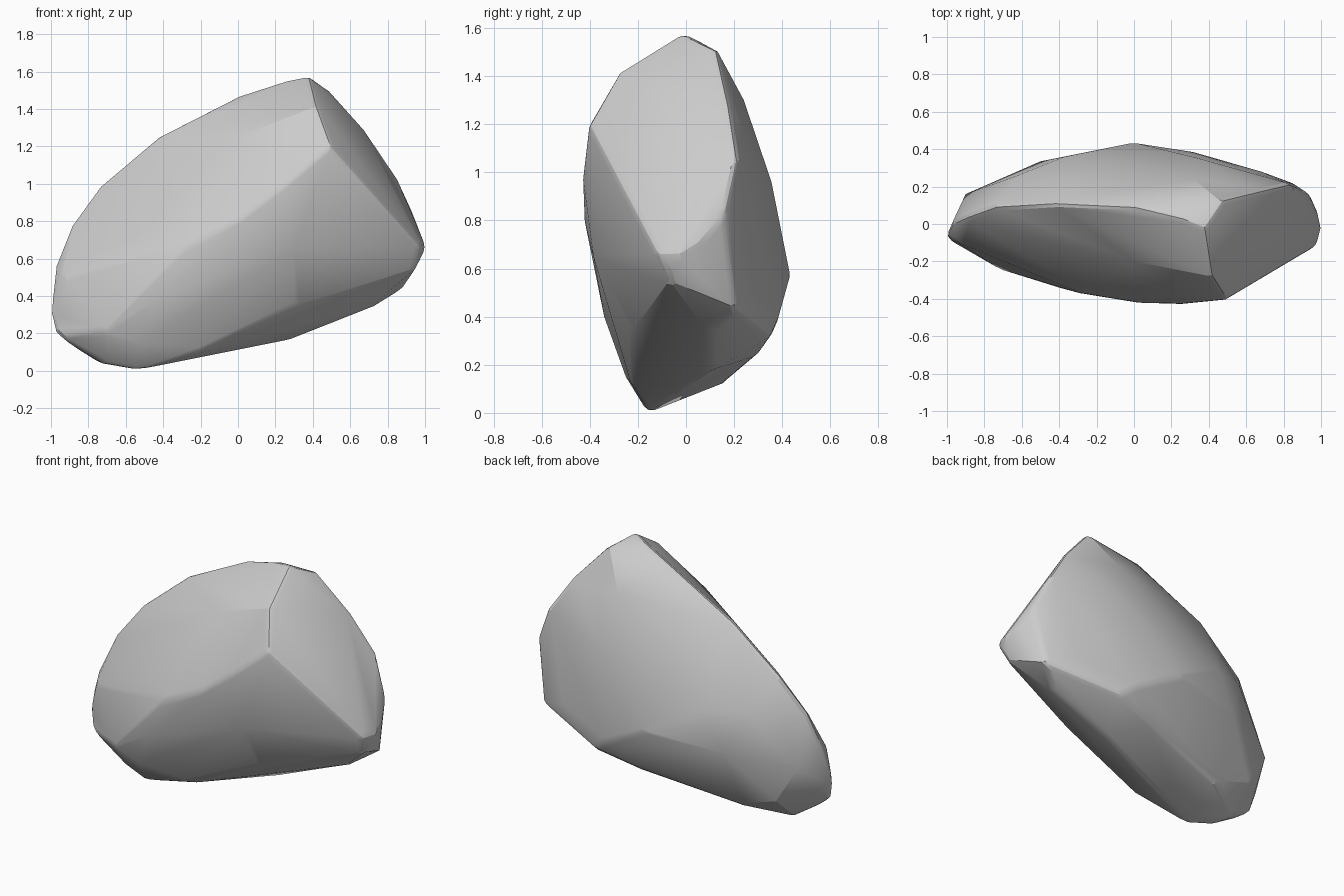
import bpy, bmesh, math

if "Cube" in bpy.data.objects:
    bpy.data.objects.remove(bpy.data.objects["Cube"])

# Crest line running from the low left end up to the peak
crest = [(-.975, 0, .57), (-.885, .04, .8), (-.75, .09, .985), (-.43, .11, 1.255),
         (0, .09, 1.475), (.25, .03, 1.555), (.38, -.02, 1.58)]

# Rim of the big sloping facet on the right
right_facet = [(.48, .13, 1.51), (.69, .18, 1.28), (.83, .215, 1.07), (.94, .16, .83),
               (.985, .06, .72), (1.005, -.03, .66), (.98, -.12, .66), (.5, -.405, 1.2),
               (.42, -.28, 1.42)]

# Front shoulder and the diagonal ridge
front = [(0, -.2, 1.25), (-.4, -.08, 1.04), (.25, -.43, .99), (.05, -.43, .84),
         (-.27, -.375, .67), (-.4, -.34, .4), (-.72, -.24, .21), (.3, -.385, .65),
         (-.53, -.25, .15), (-.94, -.1, .5)]

# Narrow underside strip
underside = [(-1.005, -.07, .3), (-.98, -.09, .19), (-.77, -.01, .06), (-.7, -.12, .03),
             (-.55, -.16, 0), (-.2, -.22, .1), (.3, -.22, .34), (.95, -.07, .55),
             (.3, .1, .17), (.73, .1, .34)]

# Bulging back
back = [(.87, .21, .43), (.68, .28, .5), (.41, .355, .32), (.3, .39, .4), (.1, .3, .24),
        (0, .435, .56), (-.5, .335, .52), (-.48, .17, .13), (-.76, .17, .22),
        (.32, .24, 1.3), (.33, .355, .96), (-.37, .36, .78), (-.62, .26, .79),
        (-.9, .16, .45)]

# Wrap the outline points in one convex stone
bm = bmesh.new()
for p in crest + right_facet + front + underside + back:
    bm.verts.new(p)
bmesh.ops.convex_hull(bm, input=bm.verts[:])
loose = [v for v in bm.verts if not v.link_faces]
bmesh.ops.delete(bm, geom=loose, context='VERTS')

# Merge nearly coplanar triangles into broad facets
bmesh.ops.dissolve_limit(bm, angle_limit=math.radians(4),
                         verts=bm.verts[:], edges=bm.edges[:])
bmesh.ops.recalc_face_normals(bm, faces=bm.faces[:])

mesh = bpy.data.meshes.new("boulder")
bm.to_mesh(mesh)
bm.free()
boulder = bpy.data.objects.new("boulder", mesh)
bpy.context.collection.objects.link(boulder)

# Wear down the sharp creases
bevel = boulder.modifiers.new("worn_edges", 'BEVEL')
bevel.width = 0.03
bevel.segments = 2
bevel.limit_method = 'ANGLE'
bevel.angle_limit = math.radians(28)

# Soften only the shallow creases
bpy.context.view_layer.objects.active = boulder
boulder.select_set(True)
bpy.ops.object.modifier_apply(modifier=bevel.name)
bpy.ops.object.shade_smooth_by_angle(angle=math.radians(20))
